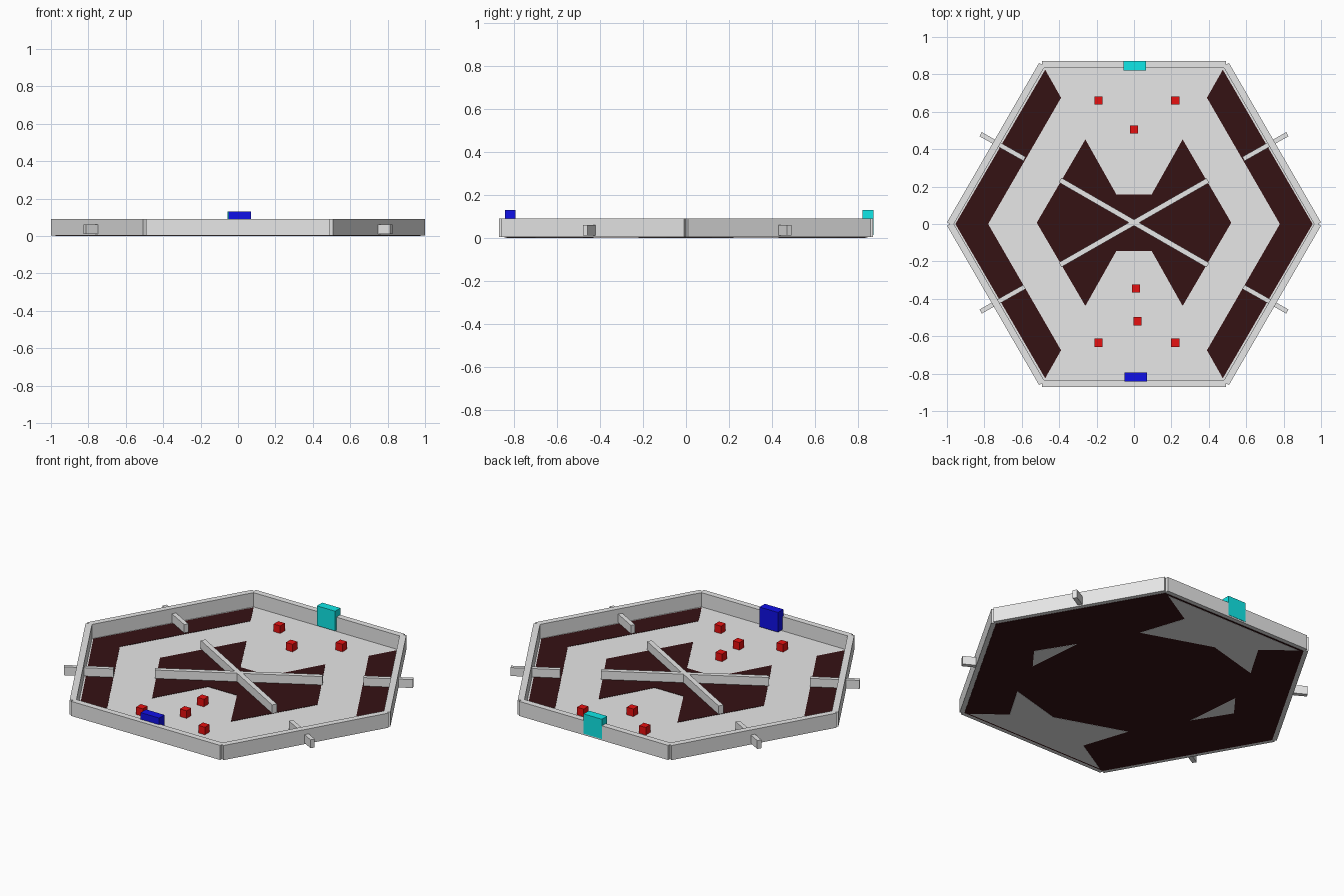
import bpy
import math
from mathutils import Vector

if "Cube" in bpy.data.objects:
    bpy.data.objects.remove(bpy.data.objects["Cube"], do_unlink=True)


def material(name, color):
    mat = bpy.data.materials.new(name)
    mat.use_nodes = True
    mat.diffuse_color = (*color, 1)
    mat.node_tree.nodes["Principled BSDF"].inputs["Base Color"].default_value = (*color, 1)
    return mat


GREY = material("light grey", (0.8, 0.8, 0.8))
MAROON = material("dark maroon", (0.036, 0.006, 0.007))
RED = material("red", (0.8, 0.005, 0.005))
BLUE = material("blue", (0.005, 0.005, 0.8))
CYAN = material("cyan", (0.005, 0.8, 0.8))


def prism(name, outline, z0, z1, mat):
    """Extrude a counter-clockwise outline from z0 to z1."""
    n = len(outline)
    verts = [(x, y, z) for z in (z0, z1) for x, y in outline]
    faces = [list(range(n))[::-1], list(range(n, 2 * n))]
    faces += [(i, (i + 1) % n, (i + 1) % n + n, i + n) for i in range(n)]
    mesh = bpy.data.meshes.new(name)
    mesh.from_pydata(verts, [], faces)
    mesh.materials.append(mat)
    obj = bpy.data.objects.new(name, mesh)
    bpy.context.collection.objects.link(obj)
    return obj


def bar(name, start, end, width, z0, z1, mat):
    """Straight square-ended bar between two plan points."""
    a, b = Vector(start), Vector(end)
    d = (b - a).normalized()
    side = Vector((-d.y, d.x)) * width / 2
    return prism(name, [a - side, b - side, b + side, a + side], z0, z1, mat)


def hexagon(r):
    return [(r * math.cos(math.radians(60 * i)), r * math.sin(math.radians(60 * i)))
            for i in range(6)]


def turned(outline):
    return [(-x, -y) for x, y in outline]


# Floor: dark underside and light playing surface
prism("floor_underside", hexagon(0.975), 0.001, 0.003, MAROON)
prism("floor_surface", hexagon(0.975), 0.003, 0.005, GREY)

# Dark floor markings: two side bands and the central bow tie
band = [(0.78, 0), (0.39, -0.675), (0.475, -0.825),
        (0.955, 0), (0.475, 0.825), (0.39, 0.675)]
prism("left_floor_band", band, 0.005, 0.007, MAROON)
prism("right_floor_band", turned(band), 0.005, 0.007, MAROON)
half = [(0.52, 0), (0.26, 0.445), (0.095, 0.152), (-0.095, 0.152), (-0.26, 0.445)]
bow_tie = [(x, y + 0.007) for x, y in half + turned(half)]
prism("centre_marking", bow_tie, 0.005, 0.007, MAROON)

# Light patches on the underside
end_patch = [(0.46, 0.835), (-0.46, 0.835), (-0.29, 0.7), (-0.42, 0.48),
             (-0.09, 0.57), (0.32, 0.43), (0.23, 0.7)]
side_patch = [(0.53, -0.22), (0.63, -0.09), (0.5, 0.12)]
for name, patch in (("end", end_patch), ("side", side_patch)):
    prism(name + "_underside_patch_a", patch, 0, 0.002, GREY)
    prism(name + "_underside_patch_b", turned(patch), 0, 0.002, GREY)

# Perimeter walls
corners = hexagon(0.984)
names = ("back_left", "back", "back_right", "front_right", "front", "front_left")
for i, name in enumerate(names):
    bar(name + "_wall", corners[i], corners[(i + 1) % 6], 0.036, 0.003, 0.09, GREY)

# Crossed centre beams
bar("centre_beam_a", (-0.395, 0.235), (0.395, -0.22), 0.028, 0.01, 0.06, GREY)
bar("centre_beam_b", (-0.395, -0.218), (0.395, 0.233), 0.028, 0.01, 0.06, GREY)

# Short rods passing through the side walls
for sx, side in ((1, "left"), (-1, "right")):
    for sy, end in ((1, "back"), (-1, "front")):
        bar(f"{end}_{side}_rod", (sx * 0.585, sy * 0.342 + 0.006),
            (sx * 0.82, sy * 0.474 + 0.006), 0.025, 0.01, 0.06, GREY)

# Small game cubes
spots = [(-0.19, 0.66), (0.22, 0.66), (0, 0.505), (0.01, -0.345),
         (0.018, -0.52), (-0.19, -0.635), (0.22, -0.635)]
for i, (x, y) in enumerate(spots):
    bar(f"game_cube_{i + 1}", (x - 0.022, y), (x + 0.022, y), 0.044, 0.005, 0.05, RED)

# Goal blocks on the end walls
bar("front_goal", (-0.052, -0.818), (0.07, -0.818), 0.05, 0.012, 0.13, BLUE)
bar("back_goal", (-0.055, 0.847), (0.065, 0.847), 0.05, 0.012, 0.13, CYAN)
